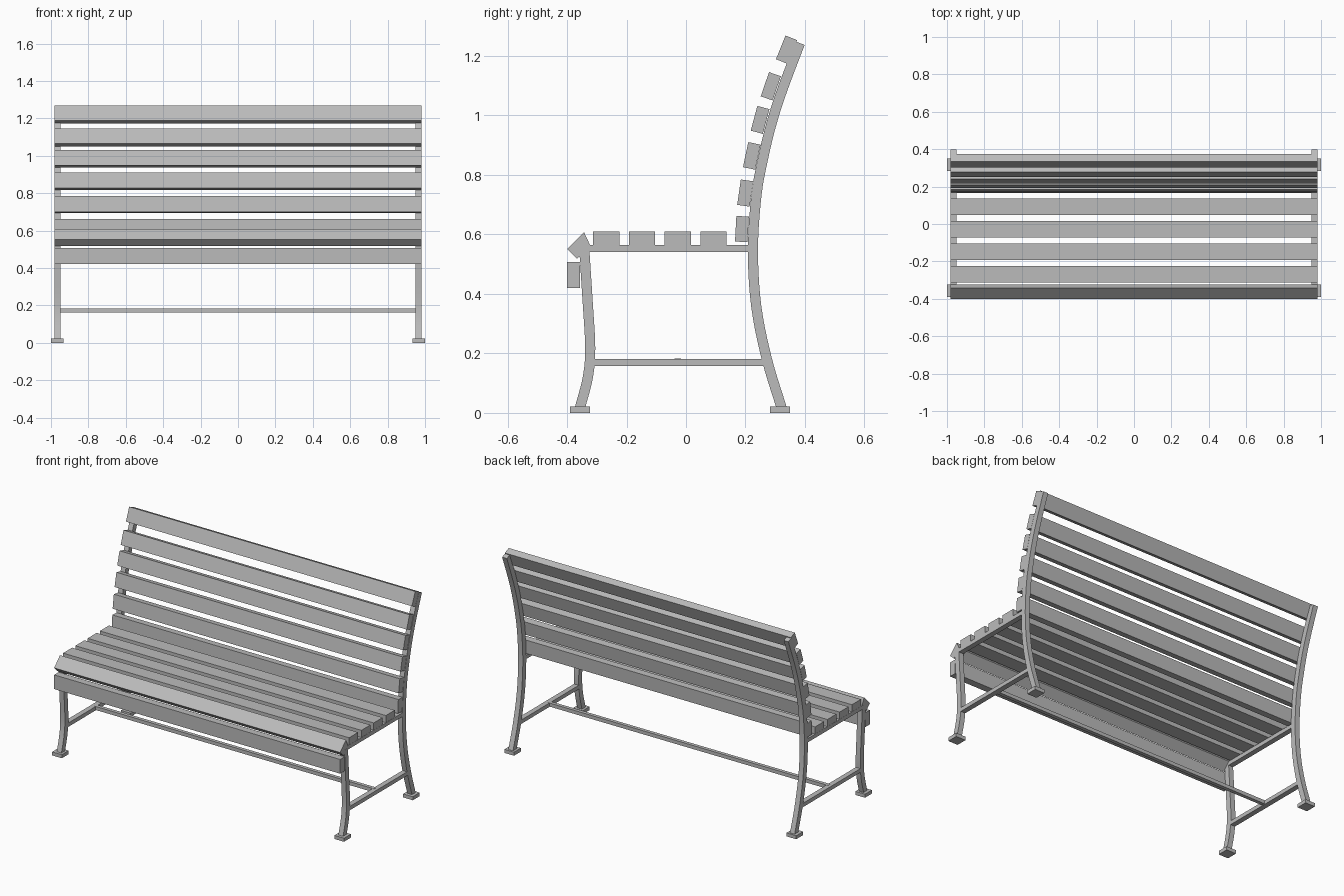
import bpy, bmesh, math
from mathutils import Vector

cube = bpy.data.objects.get("Cube")
if cube:
    bpy.data.objects.remove(cube, do_unlink=True)

grey = bpy.data.materials.new("plain grey")
grey.use_nodes = True
colour = (0.5, 0.5, 0.5, 1)
grey.diffuse_color = colour
grey.node_tree.nodes["Principled BSDF"].inputs["Base Color"].default_value = colour


def extrude_profile(name, profile, x0, x1):
    """Prism with a closed (y, z) profile, running from x0 to x1."""
    bm = bmesh.new()
    face = bm.faces.new([bm.verts.new((x0, y, z)) for y, z in profile])
    out = bmesh.ops.extrude_face_region(bm, geom=[face])
    moved = [v for v in out["geom"] if isinstance(v, bmesh.types.BMVert)]
    bmesh.ops.translate(bm, verts=moved, vec=(x1 - x0, 0, 0))
    bmesh.ops.recalc_face_normals(bm, faces=bm.faces[:])
    mesh = bpy.data.meshes.new(name)
    bm.to_mesh(mesh)
    bm.free()
    mesh.materials.append(grey)
    obj = bpy.data.objects.new(name, mesh)
    bpy.context.collection.objects.link(obj)
    return obj


def rectangle(y, z, width, height, tilt=0):
    """Rectangle centred on (y, z), leaning back by tilt degrees."""
    a = math.radians(tilt)
    corners = [(-1, -1), (1, -1), (1, 1), (-1, 1)]
    return [(y + i * width / 2 * math.cos(a) + j * height / 2 * math.sin(a),
             z - i * width / 2 * math.sin(a) + j * height / 2 * math.cos(a))
            for i, j in corners]


def smooth_path(points, steps=5):
    """Catmull-Rom curve through the points."""
    p = [Vector(q) for q in points]
    p = [2 * p[0] - p[1]] + p + [2 * p[-1] - p[-2]]
    path = []
    for a, b, c, d in zip(p, p[1:], p[2:], p[3:]):
        for s in range(steps):
            t = s / steps
            path.append(0.5 * (2 * b + (c - a) * t + (2 * a - 5 * b + 4 * c - d) * t * t
                               + (3 * b - a - 3 * c + d) * t ** 3))
    return path + [p[-2]]


def ribbon(points, width):
    """Closed outline of constant width around a smooth path."""
    path = smooth_path(points)
    left, right = [], []
    for i, q in enumerate(path):
        d = (path[min(i + 1, len(path) - 1)] - path[max(i - 1, 0)]).normalized()
        n = Vector((-d.y, d.x)) * width / 2
        left.append(q + n)
        right.append(q - n)
    return left + right[::-1]


# Side frames: curved legs, feet, seat rail and stretcher
rear_path = [(0.322, 0.015), (0.272, 0.18), (0.236, 0.36), (0.225, 0.55), (0.237, 0.733),
             (0.26, 0.86), (0.288, 0.975), (0.325, 1.09), (0.383, 1.243)]
front_path = [(-0.357, 0.015), (-0.33, 0.12), (-0.322, 0.22), (-0.331, 0.38), (-0.342, 0.55)]
frame_parts = {
    "rear_leg": ribbon(rear_path, 0.034),
    "front_leg": ribbon(front_path, 0.034),
    "seat_rail": rectangle(-0.06, 0.553, 0.55, 0.024),
    "side_stretcher": rectangle(-0.028, 0.17, 0.58, 0.024),
}
for side, s in (("left", 1), ("right", -1)):
    for part, profile in frame_parts.items():
        obj = extrude_profile(f"{side}_{part}", profile, s * 0.949, s * 0.981)
        if "leg" in part:
            bpy.context.view_layer.objects.active = obj
            obj.select_set(True)
            bpy.ops.object.shade_smooth_by_angle(angle=math.radians(30))
            obj.select_set(False)
    for end, y in (("front", -0.357), ("rear", 0.316)):
        extrude_profile(f"{side}_{end}_foot", rectangle(y, 0.011, 0.067, 0.022),
                        s * 0.934, s)

# Long bar joining the two side stretchers
extrude_profile("cross_bar", rectangle(-0.028, 0.172, 0.022, 0.022), -0.96, 0.96)

# Wooden slats
HALF = 0.98
for i in range(4):
    extrude_profile(f"seat_slat_{i + 1}", rectangle(-0.268 + 0.12 * i, 0.587, 0.088, 0.044),
                    -HALF, HALF)
extrude_profile("seat_front_edge_slat",
                [(-0.343, 0.608), (-0.323, 0.565), (-0.366, 0.518), (-0.4, 0.551)], -HALF, HALF)
extrude_profile("front_apron_slat", rectangle(-0.378, 0.464, 0.044, 0.088), -HALF, HALF)
back_slats = [(0.188, 0.618, 3), (0.199, 0.739, 8), (0.221, 0.864, 12),
              (0.249, 0.985, 15), (0.285, 1.098, 19), (0.338, 1.221, 22)]
for i, (y, z, tilt) in enumerate(back_slats):
    extrude_profile(f"back_slat_{i + 1}", rectangle(y, z, 0.042, 0.086, tilt), -HALF, HALF)
